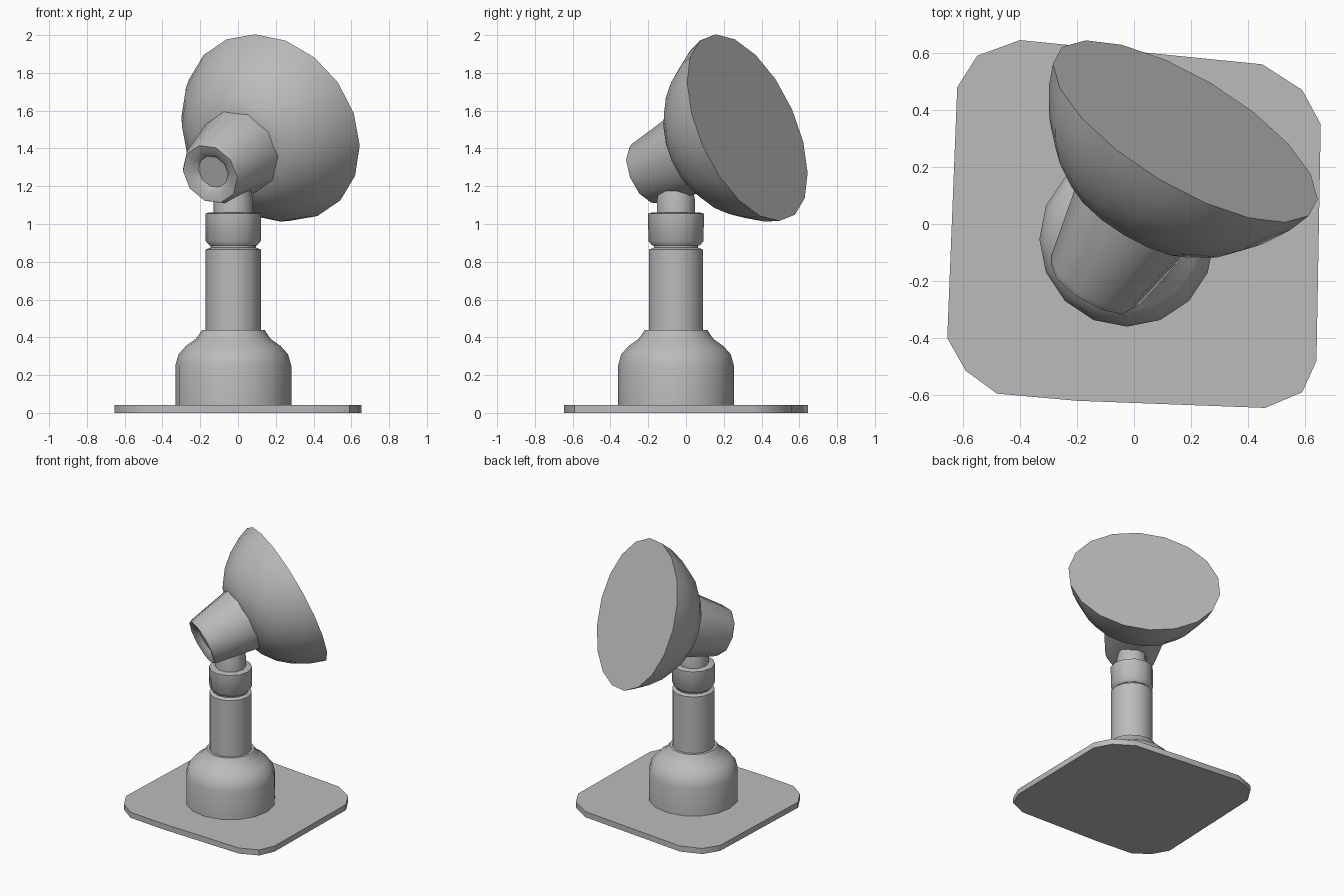
import bpy, bmesh, math
from mathutils import Vector

if "Cube" in bpy.data.objects:
    bpy.data.objects.remove(bpy.data.objects["Cube"])

grey = bpy.data.materials.new("grey")
grey.diffuse_color = (0.5, 0.5, 0.5, 1)
grey.use_nodes = True
grey.node_tree.nodes["Principled BSDF"].inputs["Base Color"].default_value = grey.diffuse_color


def finish(name, bm, smooth=40):
    bmesh.ops.recalc_face_normals(bm, faces=bm.faces)
    me = bpy.data.meshes.new(name)
    bm.to_mesh(me)
    bm.free()
    ob = bpy.data.objects.new(name, me)
    bpy.context.collection.objects.link(ob)
    me.materials.append(grey)
    bpy.ops.object.select_all(action='DESELECT')
    ob.select_set(True)
    bpy.context.view_layer.objects.active = ob
    bpy.ops.object.shade_smooth_by_angle(angle=math.radians(smooth))
    return ob


def lathe(name, profile, sides, origin, axis=(0, 0, 1), roll=0.0):
    """Closed solid of revolution from (radius, distance along axis) pairs."""
    bm = bmesh.new()
    turn = Vector((0, 0, 1)).rotation_difference(Vector(axis).normalized())
    rings = []
    for r, t in profile:
        ring = []
        for i in range(sides):
            a = roll + math.tau * i / sides
            p = Vector((r * math.cos(a), r * math.sin(a), t))
            ring.append(bm.verts.new(turn @ p + Vector(origin)))
        rings.append(ring)
    for lo, hi in zip(rings, rings[1:]):
        for i in range(sides):
            j = (i + 1) % sides
            bm.faces.new((lo[i], lo[j], hi[j], hi[i]))
    bm.faces.new(rings[0])
    bm.faces.new(rings[-1])
    return finish(name, bm)


# Foot plate: slightly uneven square with clipped corners
outline = [(-.655, -.4), (-.59, -.515), (-.48, -.595), (-.2, -.62), (.46, -.645),
           (.59, -.59), (.64, -.48), (.655, .35), (.59, .47), (.45, .56),
           (-.4, .645), (-.55, .59), (-.62, .48)]
bm = bmesh.new()
face = bm.faces.new([bm.verts.new((x, y, 0)) for x, y in outline])
top = bmesh.ops.extrude_face_region(bm, geom=[face])
bmesh.ops.translate(bm, vec=(0, 0, .042),
                    verts=[v for v in top["geom"] if isinstance(v, bmesh.types.BMVert)])
finish("foot_plate", bm)

# Upright parts share one vertical axis
stem = (-.025, -.053, 0)
lathe("base_dome", [(.307, .03), (.307, .25), (.29, .31), (.25, .355), (.2, .39),
                    (.185, .41), (.165, .44)], 16, stem)
lathe("column", [(.146, .42), (.146, .865), (.12, .875), (.12, .92)], 14, stem)
lathe("collar", [(.125, .885), (.146, .91), (.148, 1.055), (.13, 1.06)], 12, stem)
lathe("neck", [(.105, 1.05), (.105, 1.13), (.08, 1.25)], 10, stem)

# Tilted head: distances run back from the centre of the front disc
centre, aim = (.18, .325, 1.51), (.48, .795, .36)
lathe("reflector_dish", [(.2, -.37), (.28, -.345), (.37, -.275), (.44, -.19),
                         (.5, -.085), (.53, 0)], 18, centre, aim)
lathe("rear_housing", [(.09, -.645), (.115, -.67), (.165, -.68), (.178, -.655),
                       (.24, -.33)], 10, centre, aim, .2)
